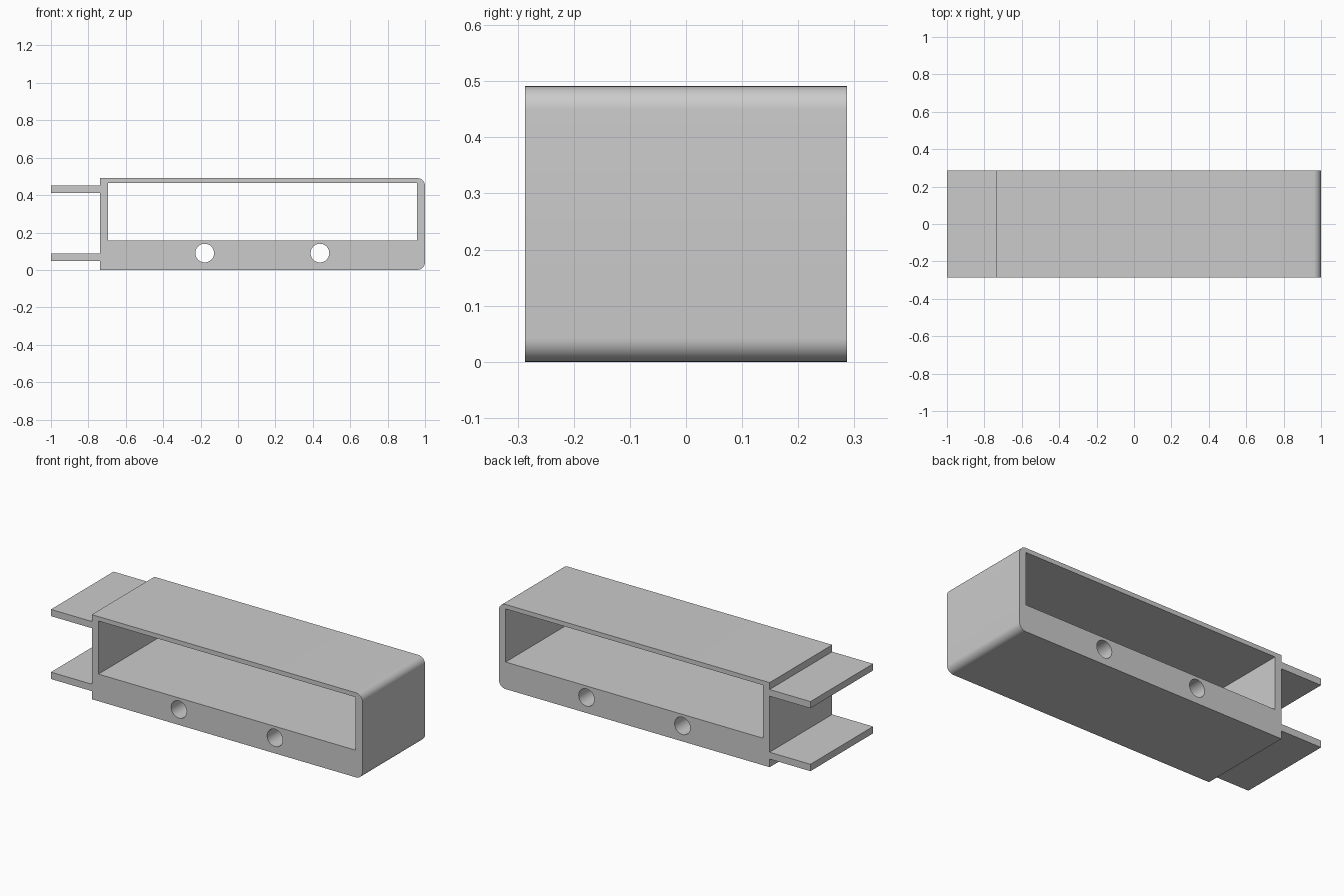
import bpy, bmesh, math

cube = bpy.data.objects.get("Cube")
if cube:
    bpy.data.objects.remove(cube, do_unlink=True)

HALF_DEPTH = 0.287
LEFT, RIGHT, TOP = -0.738, 1.0, 0.491

grey = bpy.data.materials.new("plain grey")
grey.use_nodes = True
colour = (0.6, 0.6, 0.6, 1)
grey.diffuse_color = colour
grey.node_tree.nodes["Principled BSDF"].inputs["Base Color"].default_value = colour


def arc(cx, cz, radius, start, end, steps):
    """Points on an arc in the XZ plane, angles in degrees."""
    angles = [math.radians(start + (end - start) * i / steps) for i in range(steps + 1)]
    return [(cx + radius * math.cos(a), cz + radius * math.sin(a)) for a in angles]


def rectangle(x0, x1, z0, z1):
    return [(x0, z0), (x1, z0), (x1, z1), (x0, z1)]


def prism(name, profile, half=HALF_DEPTH):
    """Extrude an XZ profile along Y."""
    bm = bmesh.new()
    face = bm.faces.new([bm.verts.new((x, -half, z)) for x, z in profile])
    new = bmesh.ops.extrude_face_region(bm, geom=[face])["geom"]
    verts = [v for v in new if isinstance(v, bmesh.types.BMVert)]
    bmesh.ops.translate(bm, verts=verts, vec=(0, 2 * half, 0))
    bmesh.ops.recalc_face_normals(bm, faces=bm.faces)
    mesh = bpy.data.meshes.new(name)
    bm.to_mesh(mesh)
    bm.free()
    mesh.materials.append(grey)
    obj = bpy.data.objects.new(name, mesh)
    bpy.context.collection.objects.link(obj)
    return obj


def activate(obj):
    bpy.ops.object.select_all(action="DESELECT")
    obj.select_set(True)
    bpy.context.view_layer.objects.active = obj


# Sleeve body with two rounded edges at its closed end
R = 0.042
outline = ([(LEFT, 0)]
           + arc(RIGHT - R, R, R, -90, 0, 10)
           + arc(RIGHT - R, TOP - R, R, 0, 90, 10)
           + [(LEFT, TOP)])
body = prism("sleeve_body", outline)

# Through window and two screw holes
cutters = [prism("window_cutter", rectangle(-0.695, 0.957, 0.157, 0.465), 0.4)]
for x in (-0.178, 0.438):
    cutters.append(prism("hole_cutter", arc(x, 0.09, 0.05, 0, 360, 40)[:-1], 0.4))
activate(body)
for cutter in cutters:
    cutter.hide_render = True
    cut = body.modifiers.new("cut", "BOOLEAN")
    cut.operation = "DIFFERENCE"
    cut.solver = "EXACT"
    cut.object = cutter
    bpy.ops.object.modifier_apply(modifier=cut.name)
    bpy.data.objects.remove(cutter, do_unlink=True)
bpy.ops.object.shade_smooth_by_angle(angle=math.radians(30))

# Flat tabs projecting from the left end
prism("upper_tab", rectangle(-1, LEFT, 0.412, 0.451))
prism("lower_tab", rectangle(-1, LEFT, 0.047, 0.087))
